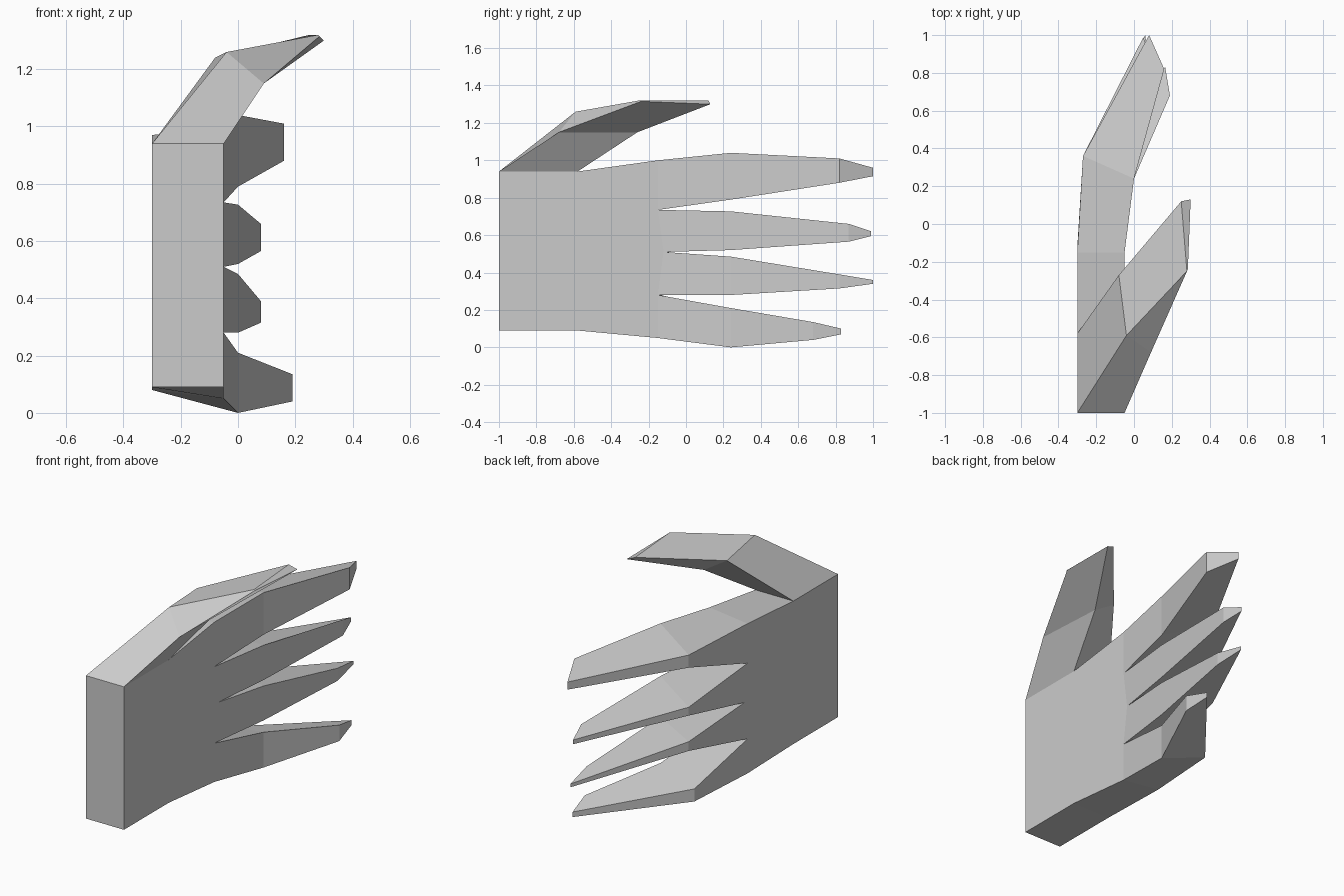
import bpy, bmesh

if "Cube" in bpy.data.objects:
    bpy.data.objects.remove(bpy.data.objects["Cube"])

skin = bpy.data.materials.new("plain_grey")
skin.diffuse_color = (0.6, 0.6, 0.6, 1)
skin.use_nodes = True
skin.node_tree.nodes["Principled BSDF"].inputs["Base Color"].default_value = skin.diffuse_color

bm = bmesh.new()
OUT, IN = -0.30, -0.05          # x of the two palm sides


def verts(*points):
    return [bm.verts.new(p) for p in points]


def bridge(ring_a, ring_b):
    """Join two closed rings of equal length with quads."""
    n = len(ring_a)
    for i in range(n):
        j = (i + 1) % n
        bm.faces.new((ring_a[i], ring_a[j], ring_b[j], ring_b[i]))


# Edge pairs (outer side, inner side) separating the fingers, from bottom to top
webs = [verts((OUT, y, zo), (IN, y, zi)) for y, zo, zi in (
    (-0.15, 0.08, 0.05), (-0.15, 0.285, 0.28), (-0.12, 0.512, 0.51),
    (-0.15, 0.735, 0.735), (-0.15, 0.97, 1.00))]

# Palm: wrist corners and heel pairs, then side faces
wrist_low = verts((OUT, -1, 0.09), (IN, -1, 0.09))
heel_low = verts((OUT, -0.58, 0.09), (IN, -0.58, 0.09))
wrist_top = verts((OUT, -1, 0.94), (IN, -1, 0.94))
heel_top = verts((OUT, -0.58, 0.94), (IN, -0.58, 0.94))
outline = [wrist_low, heel_low] + webs + [heel_top, wrist_top]
for side in (0, 1):
    bm.faces.new([pair[side] for pair in outline])
for a, b in ((wrist_top, wrist_low), (wrist_low, heel_low),
             (heel_low, webs[0]), (webs[-1], heel_top)):
    bm.faces.new((a[0], a[1], b[1], b[0]))

# Fingers: (x, y, z low, z high) of inner knuckle, inner joint,
# outer knuckle and outer tip, from bottom to top
fingers = (
    ((0.0, 0.24, 0.00, 0.21), (0.19, 0.68, 0.04, 0.135),
     (-0.265, 0.30, 0.075, 0.15), (0.165, 0.83, 0.07, 0.10)),
    ((0.0, 0.24, 0.28, 0.485), (0.08, 0.82, 0.315, 0.39),
     (-0.27, 0.36, 0.40, 0.455), (0.06, 1.00, 0.34, 0.36)),
    ((0.0, 0.24, 0.52, 0.727), (0.08, 0.87, 0.565, 0.66),
     (-0.27, 0.36, 0.61, 0.66), (0.05, 0.99, 0.595, 0.62)),
    ((0.0, 0.24, 0.79, 1.04), (0.16, 0.82, 0.88, 1.01),
     (-0.27, 0.36, 0.895, 0.97), (0.08, 1.00, 0.915, 0.96)),
)
for (low, high), spec in zip(zip(webs, webs[1:]), fingers):
    knuckle, joint, back, tip = [
        verts((x, y, z0), (x, y, z1)) for x, y, z0, z1 in spec]
    root = [low[0], low[1], high[1], high[0]]
    middle = [back[0], knuckle[0], knuckle[1], back[1]]
    end = [tip[0], joint[0], joint[1], tip[1]]
    bridge(root, middle)
    bridge(middle, end)
    bm.faces.new(end)

# Thumb: grows from the open top of the palm
root = [wrist_top[0], wrist_top[1], heel_top[1], heel_top[0]]
middle = verts((-0.04, -0.59, 1.26), (0.09, -0.68, 1.15),
               (0.065, -0.26, 1.15), (-0.08, -0.27, 1.24))
end = verts((0.28, -0.25, 1.32), (0.285, -0.24, 1.315),
            (0.30, 0.13, 1.30), (0.25, 0.12, 1.32))
bridge(root, middle)
bridge(middle, end)
bm.faces.new(end)

bmesh.ops.recalc_face_normals(bm, faces=bm.faces)
mesh = bpy.data.meshes.new("hand")
bm.to_mesh(mesh)
bm.free()
mesh.materials.append(skin)
bpy.context.collection.objects.link(bpy.data.objects.new("hand", mesh))
